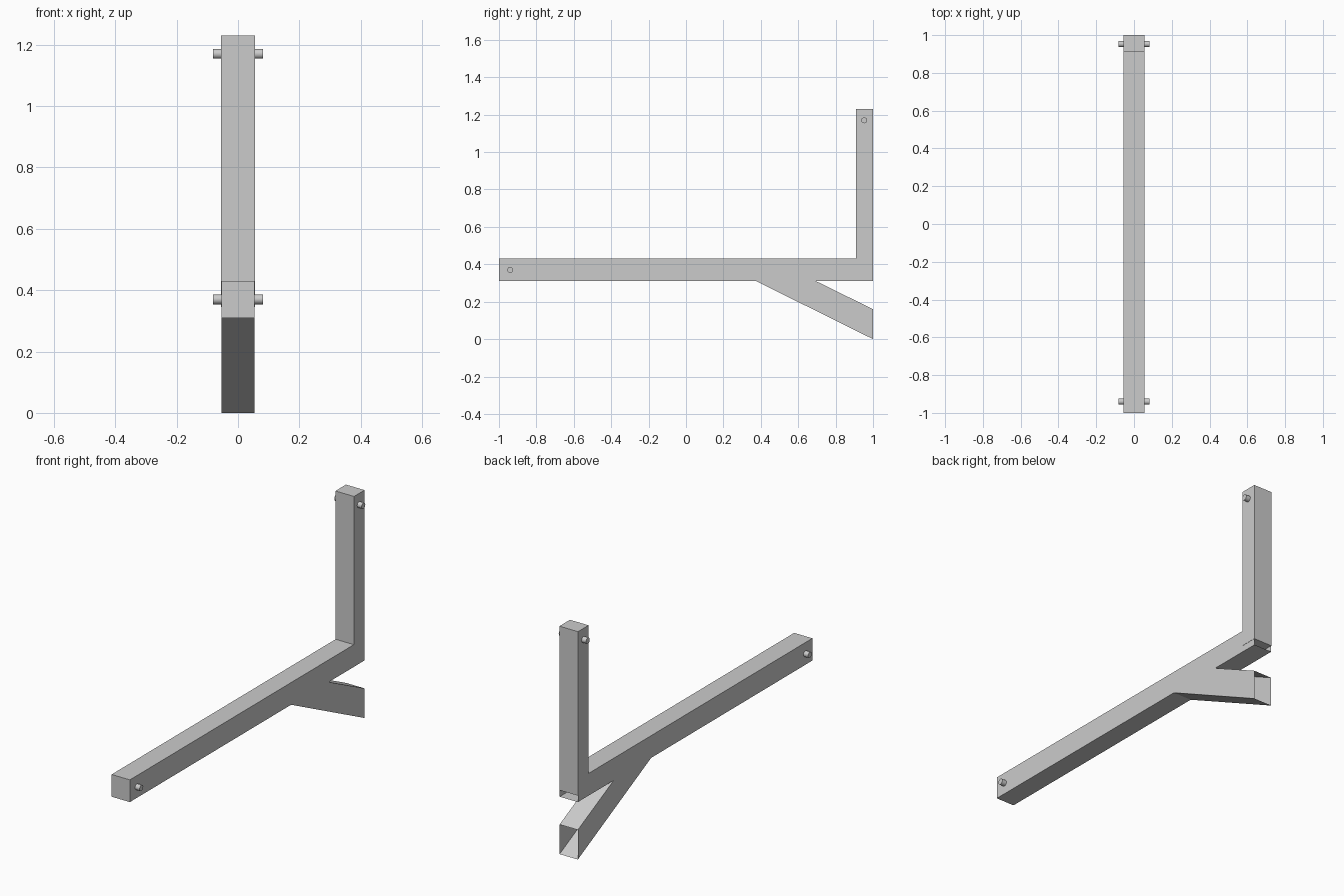
import bpy, bmesh
from math import pi
from mathutils import Matrix

if "Cube" in bpy.data.objects:
    bpy.data.objects.remove(bpy.data.objects["Cube"])


def bar(name, profile, half_width, open_edges=()):
    """Extrude a (y, z) side profile across x; open_edges are left unfaced."""
    bm = bmesh.new()
    left = [bm.verts.new((-half_width, y, z)) for y, z in profile]
    right = [bm.verts.new((half_width, y, z)) for y, z in profile]
    bm.faces.new(left[::-1])
    bm.faces.new(right)
    n = len(profile)
    for i in range(n):
        if i not in open_edges:
            j = (i + 1) % n
            bm.faces.new((left[i], left[j], right[j], right[i]))
    bmesh.ops.recalc_face_normals(bm, faces=bm.faces[:])
    return finish(name, bm)


def pin(name, y, z):
    """Round peg crossing the timber along x."""
    bm = bmesh.new()
    turn = Matrix.Translation((0, y, z)) @ Matrix.Rotation(pi / 2, 4, 'Y')
    bmesh.ops.create_cone(bm, cap_ends=True, segments=16, radius1=0.016,
                          radius2=0.016, depth=0.163, matrix=turn)
    obj = finish(name, bm)
    bpy.ops.object.select_all(action='DESELECT')
    obj.select_set(True)
    bpy.context.view_layer.objects.active = obj
    bpy.ops.object.shade_smooth_by_angle()


def finish(name, bm):
    mesh = bpy.data.meshes.new(name)
    bm.to_mesh(mesh)
    bm.free()
    obj = bpy.data.objects.new(name, mesh)
    bpy.context.collection.objects.link(obj)
    return obj


# Long horizontal beam, open at its back end
bar("beam", [(-1, 0.31), (1, 0.31), (1, 0.43), (-1, 0.43)], 0.0545, {1})

# Upright post, sunk into the back of the beam
bar("post", [(0.91, 0.345), (1, 0.345), (1, 1.23), (0.91, 1.23)], 0.0555)

# Sloping brace below the beam, cut upright and open at its lower end
bar("brace", [(0.375, 0.31), (1, 0), (1, 0.16), (0.695, 0.31)], 0.0545, {1, 3})

# Pegs at the two free ends
pin("beam_pin", -0.94, 0.37)
pin("post_pin", 0.953, 1.17)
